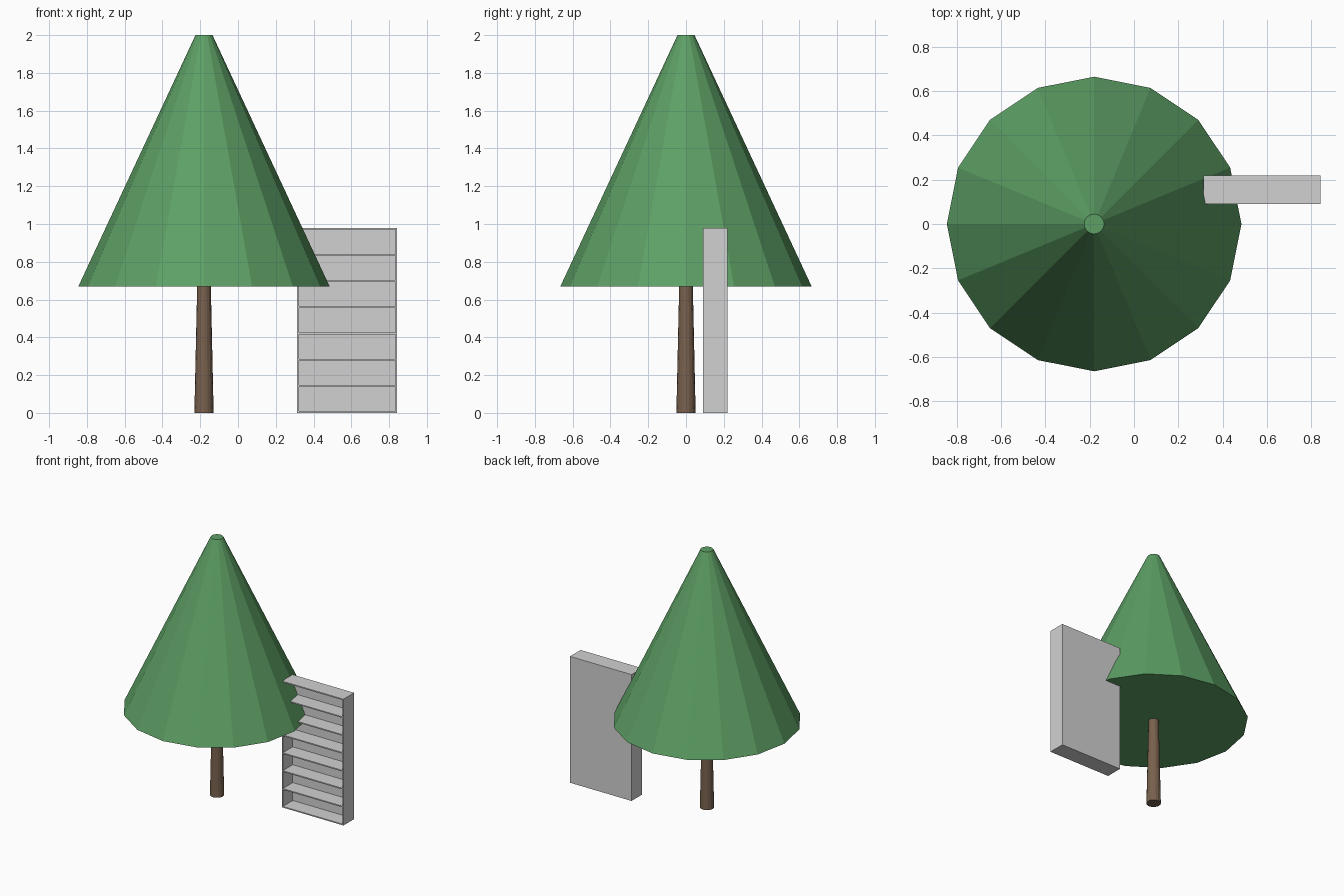
import bpy

if "Cube" in bpy.data.objects:
    bpy.data.objects.remove(bpy.data.objects["Cube"], do_unlink=True)


def material(name, rgb):
    m = bpy.data.materials.new(name)
    m.use_nodes = True
    m.diffuse_color = (*rgb, 1)
    m.node_tree.nodes["Principled BSDF"].inputs["Base Color"].default_value = (*rgb, 1)
    return m


def cone(name, r_bottom, r_top, z0, z1, mat):
    bpy.ops.mesh.primitive_cone_add(vertices=16, radius1=r_bottom, radius2=r_top,
                                    depth=z1 - z0, location=(TREE_X, 0, (z0 + z1) / 2))
    obj = bpy.context.object
    obj.name = name
    obj.data.materials.append(mat)


def box(name, low, high, mat):
    centre = [(a + b) / 2 for a, b in zip(low, high)]
    bpy.ops.mesh.primitive_cube_add(size=1, location=centre)
    obj = bpy.context.object
    obj.name = name
    obj.scale = [b - a for a, b in zip(low, high)]
    bpy.ops.object.transform_apply(location=False, rotation=False, scale=True)
    obj.data.materials.append(mat)


green = material("leaf green", (0.11, 0.35, 0.13))
brown = material("bark brown", (0.19, 0.12, 0.075))
grey = material("shelf grey", (0.64, 0.64, 0.64))

# Tree: faceted foliage cone on a tapered trunk
TREE_X = -0.18
cone("foliage", 0.665, 0.045, 0.67, 2.0, green)
cone("trunk", 0.051, 0.036, 0.0, 0.68, brown)

# Bookcase: open at the front, closed at the back
X0, X1, Y0, Y1, TOP = 0.313, 0.842, 0.09, 0.22, 0.98
T = 0.009
box("bookcase_back", (X0, Y1 - T, 0), (X1, Y1, TOP), grey)
box("bookcase_right_side", (X0, Y0, 0), (X0 + T, Y1 - T, TOP), grey)
box("bookcase_left_side", (X1 - T, Y0, 0), (X1, Y1 - T, TOP), grey)

# Evenly spaced boards, including the base and the top
GAPS = 7
for i in range(GAPS + 1):
    z = i * (TOP - T) / GAPS
    box(f"shelf_{i + 1}", (X0 + T, Y0, z), (X1 - T, Y1 - T, z + T), grey)
